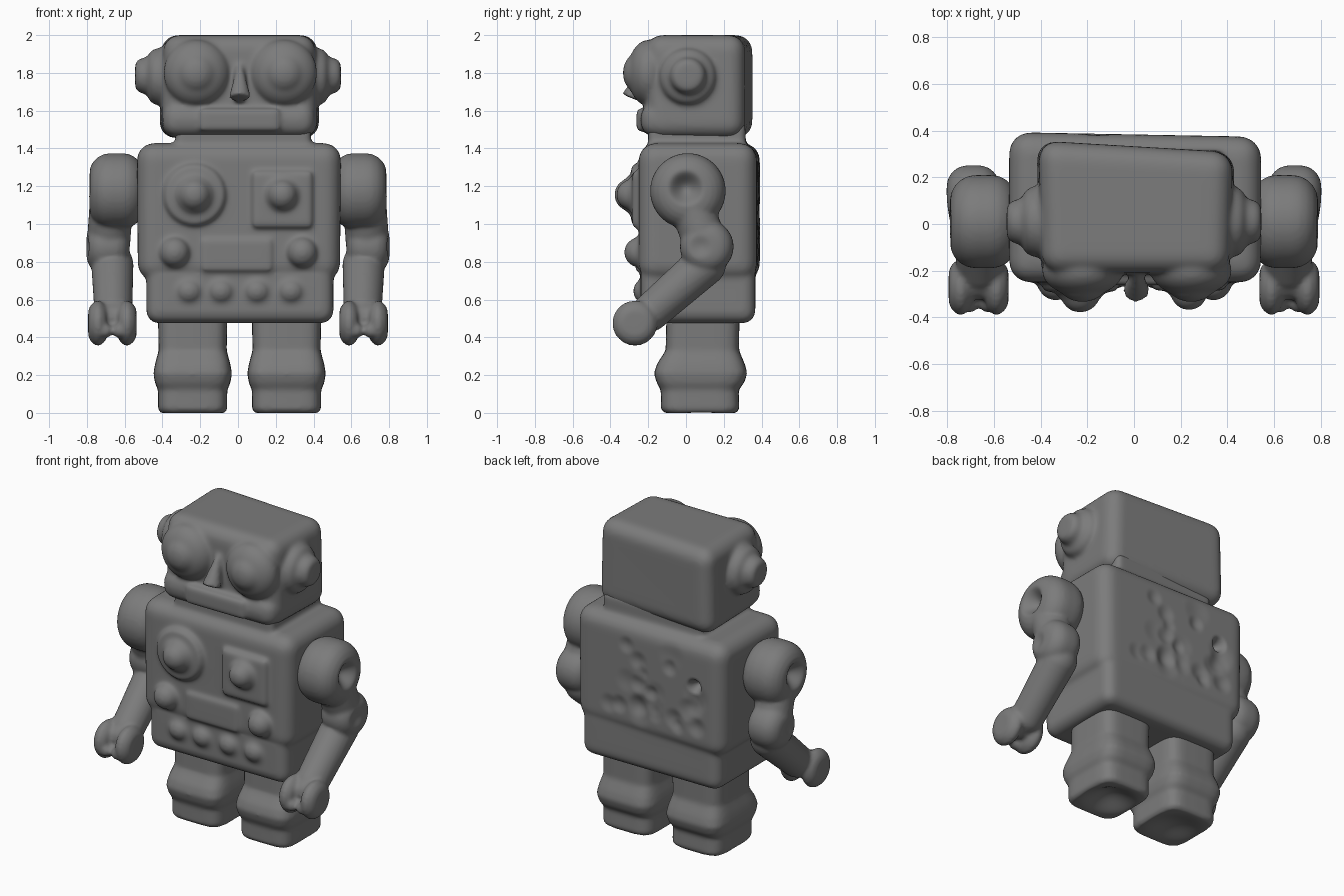
import bpy, bmesh, math, random
from mathutils import Vector, Matrix

if "Cube" in bpy.data.objects:
    bpy.data.objects.remove(bpy.data.objects["Cube"])

grey = bpy.data.materials.new("dull_grey")
grey.use_nodes = True
grey.diffuse_color = (0.2, 0.2, 0.2, 1)
grey.node_tree.nodes["Principled BSDF"].inputs["Base Color"].default_value = grey.diffuse_color


# --- shape helpers, all adding closed solids to one bmesh ---
def box(bm, lo, hi, bevel, tweak=None):
    lo, hi = Vector(lo), Vector(hi)
    verts = bmesh.ops.create_cube(bm, size=1)["verts"]
    for v in verts:
        v.co = (lo + hi) / 2 + v.co * (hi - lo)
        if tweak:
            tweak(v.co)
    edges = list({e for v in verts for e in v.link_edges})
    bmesh.ops.bevel(bm, geom=edges, offset=bevel, segments=5, profile=0.5, affect='EDGES')


def ball(bm, centre, size):
    m = Matrix.Translation(centre) @ Matrix.Diagonal((*size, 1))
    bmesh.ops.create_uvsphere(bm, u_segments=32, v_segments=20, radius=1, matrix=m)


def cone(bm, start, end, r1, r2, bevel=0):
    start, end = Vector(start), Vector(end)
    axis = end - start
    m = Matrix.Translation((start + end) / 2) @ axis.to_track_quat('Z', 'Y').to_matrix().to_4x4()
    verts = bmesh.ops.create_cone(bm, cap_ends=True, segments=40, radius1=r1, radius2=r2,
                                  depth=axis.length, matrix=m)["verts"]
    if bevel:
        rims = {e for v in verts for f in v.link_faces if len(f.verts) > 4 for e in f.edges}
        bmesh.ops.bevel(bm, geom=list(rims), offset=bevel, segments=5, profile=0.5, affect='EDGES')


def limb(bm, start, end, r1, r2):
    cone(bm, start, end, r1, r2)
    ball(bm, start, (r1,) * 3)
    ball(bm, end, (r2,) * 3)


def loft(bm, cx, rows, n=40, power=0.42):
    rings = []
    for z, hx, y0, y1 in rows:
        ring = []
        for i in range(n):
            a = math.tau * i / n
            c, s = math.cos(a), math.sin(a)
            ring.append(bm.verts.new((cx + hx * math.copysign(abs(c) ** power, c),
                                      (y0 + y1) / 2 + (y1 - y0) / 2 * math.copysign(abs(s) ** power, s), z)))
        rings.append(ring)
    for a, b in zip(rings, rings[1:]):
        for i in range(n):
            j = (i + 1) % n
            bm.faces.new((a[i], a[j], b[j], b[i]))
    bm.faces.new(rings[0][::-1])
    bm.faces.new(rings[-1])


# Fuse the solids into one soft skin, then press in dents (centre, radius, push)
def fuse(name, bm, dents=(), soften=6):
    mesh = bpy.data.meshes.new(name)
    bm.to_mesh(mesh)
    bm.free()
    obj = bpy.data.objects.new(name, mesh)
    bpy.context.collection.objects.link(obj)
    remesh = obj.modifiers.new("fuse", 'REMESH')
    remesh.mode = 'VOXEL'
    remesh.voxel_size = 0.012
    smooth = obj.modifiers.new("soften", 'SMOOTH')
    smooth.iterations = soften
    smooth.factor = 0.5
    graph = bpy.context.evaluated_depsgraph_get()
    skin = bpy.data.meshes.new_from_object(obj.evaluated_get(graph))
    obj.modifiers.clear()
    obj.data = skin
    for centre, radius, push in dents:
        centre, push = Vector(centre), Vector(push)
        for v in skin.vertices:
            d = (v.co - centre).length / radius
            if d < 1:
                v.co += push * (1 - d * d) ** 2
    skin.materials.clear()
    skin.materials.append(grey)
    skin.polygons.foreach_set("material_index", [0] * len(skin.polygons))
    skin.shade_smooth()
    return obj


# --- head: skull, jaw, mouth, nose, eyes and ears ---
def skew_head(co):
    if co.y > 0:
        co.y -= 0.05 * (co.x + 0.42) / 0.86
    else:
        co.x *= 0.96
    if co.z > 1.8:
        co.x *= 0.97


bm = bmesh.new()
box(bm, (-0.42, -0.21, 1.455), (0.435, 0.357, 2.0), 0.085, skew_head)
box(bm, (-0.4, -0.24, 1.463), (0.41, 0.05, 1.64), 0.075)
box(bm, (-0.2, -0.262, 1.49), (0.22, -0.1, 1.61), 0.015)
cone(bm, (0.01, -0.215, 1.84), (0.01, -0.285, 1.665), 0.015, 0.06)
for x in (-0.22, 0.245):
    ball(bm, (x, -0.2, 1.8), (0.175, 0.11, 0.175))
    ball(bm, (x, -0.255, 1.8), (0.105, 0.08, 0.105))
for s in (-1, 1):
    cone(bm, (s * 0.35, 0.01, 1.78), (s * 0.475, 0.01, 1.78), 0.168, 0.14, 0.035)
    cone(bm, (s * 0.4, 0.01, 1.785), (s * 0.545, 0.01, 1.785), 0.12, 0.085, 0.03)
fuse("head", bm, soften=13)


# --- torso with neck, chest controls and a pitted back ---
def skew_torso(co):
    if co.y > 0 and co.x > 0:
        co.y -= 0.02
    if co.z < 1:
        co.x *= 0.99


bm = bmesh.new()
box(bm, (-0.535, -0.25, 0.7), (0.545, 0.393, 1.428), 0.09, skew_torso)
box(bm, (-0.485, -0.24, 0.475), (0.505, 0.367, 0.8), 0.065)
box(bm, (-0.33, -0.2, 1.3), (0.385, 0.315, 1.54), 0.03)
# round dial
cone(bm, (-0.23, -0.2, 1.155), (-0.23, -0.29, 1.155), 0.178, 0.16, 0.02)
cone(bm, (-0.23, -0.2, 1.155), (-0.23, -0.32, 1.155), 0.135, 0.095, 0.02)
ball(bm, (-0.23, -0.3, 1.155), (0.085, 0.08, 0.085))
# square dial
box(bm, (0.075, -0.285, 0.98), (0.395, -0.2, 1.28), 0.02)
cone(bm, (0.235, -0.2, 1.155), (0.235, -0.305, 1.155), 0.12, 0.09, 0.02)
ball(bm, (0.235, -0.29, 1.155), (0.08, 0.08, 0.08))
# side knobs, centre panel and button row
for x in (-0.335, 0.34):
    ball(bm, (x, -0.25, 0.85), (0.08, 0.078, 0.08))
box(bm, (-0.19, -0.268, 0.75), (0.18, -0.2, 0.92), 0.012)
for x in (-0.26, -0.09, 0.1, 0.28):
    ball(bm, (x, -0.235, 0.645), (0.065, 0.045, 0.06))
random.seed(9)
pits = [((random.uniform(-0.36, 0.38), 0.385, random.uniform(0.84, 1.3)),
         random.uniform(0.05, 0.1), (0, -random.uniform(0.006, 0.016), 0)) for _ in range(24)]
pits.append(((-0.33, 0.385, 1.14), 0.055, (0, -0.07, 0)))
fuse("torso", bm, pits, 13)

# --- arms: shoulder drum, upper arm, elbow, forearm and clamp hand ---
for s, side in ((1, "left"), (-1, "right")):
    bm = bmesh.new()
    cone(bm, (s * 0.5, 0.01, 1.175), (s * 0.788, 0.01, 1.175), 0.2, 0.2, 0.11)
    limb(bm, (s * 0.67, 0.02, 1.12), (s * 0.685, 0.1, 0.9), 0.115, 0.115)
    cone(bm, (s * 0.575, 0.11, 0.88), (s * 0.802, 0.11, 0.88), 0.142, 0.142, 0.09)
    limb(bm, (s * 0.665, 0.1, 0.785), (s * 0.66, -0.19, 0.53), 0.112, 0.1)
    hand_x = s * 0.665
    ball(bm, (hand_x, -0.24, 0.5), (0.1, 0.085, 0.085))
    for prong in (-1, 1):
        cone(bm, (hand_x + prong * 0.028, -0.27, 0.475), (hand_x + prong * 0.128, -0.27, 0.475),
             0.122, 0.118, 0.06)
        ball(bm, (hand_x + prong * 0.038, -0.335, 0.435), (0.036, 0.045, 0.04))
    fuse(side + "_arm", bm, [((s * 0.785, 0.0, 1.19), 0.1, (-s * 0.07, 0, 0)),
                             ((s * 0.805, 0.07, 0.88), 0.07, (-s * 0.015, 0, 0))], 5)

# --- legs with a bulging ankle band and hollowed soles ---
rows = [(0, 0.17, -0.115, 0.265), (0.02, 0.183, -0.133, 0.283), (0.12, 0.183, -0.133, 0.278),
        (0.16, 0.2, -0.155, 0.308), (0.21, 0.208, -0.17, 0.325), (0.26, 0.199, -0.153, 0.311),
        (0.33, 0.18, -0.108, 0.281), (0.53, 0.184, -0.103, 0.283)]
for cx, side, hollow in ((0.257, "left", 0.06), (-0.24, "right", 0.035)):
    bm = bmesh.new()
    loft(bm, cx, rows)
    fuse(side + "_leg", bm, [((cx, 0.08, 0), 0.18, (0, 0, hollow))])
